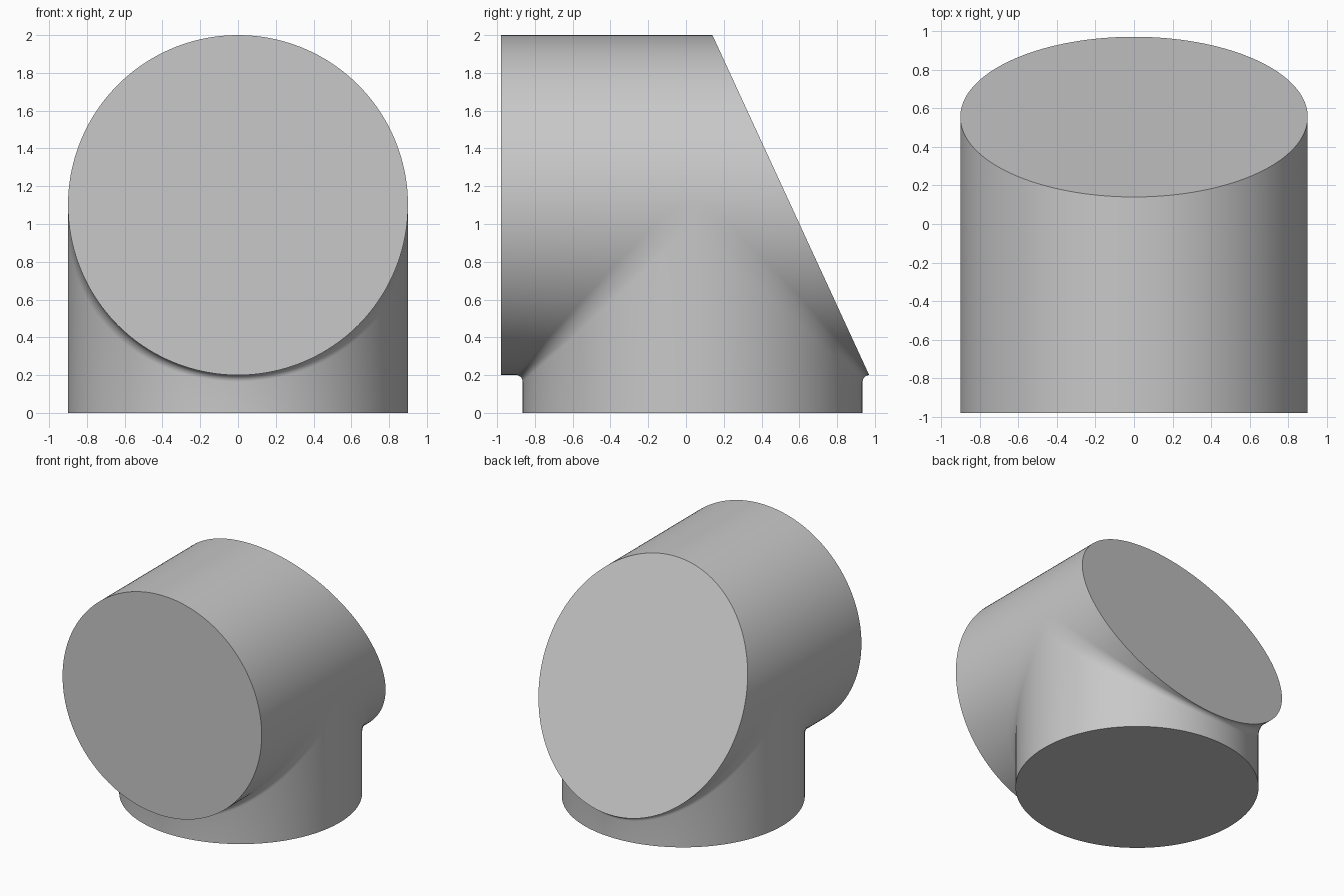
import bpy
import bmesh
from math import sin, cos, pi, radians

cube = bpy.data.objects.get("Cube")
if cube:
    bpy.data.objects.remove(cube, do_unlink=True)

RADIUS = 0.9       # both pipes
AXIS_Z = 1.1       # height of the horizontal pipe axis
AXIS_Y = 0.035     # position of the upright pipe axis
FRONT = -0.98
SIDE_BLEND = 0.1   # blend size where the pipes meet at the sides
SLICES = 128
ARC_STEPS = 8


def cut_y(z):
    """Slanted back plane."""
    return 0.14 + (2 - z) * 0.461


def blend(c, s, side):
    """Concave fillet from the upright pipe up to the horizontal pipe."""
    pts = []
    for i in range(ARC_STEPS + 1):
        a = pi / 2 * i / ARC_STEPS
        pts.append((AXIS_Y + side * (c + s - s * cos(a)), AXIS_Z - c - s + s * sin(a)))
    return pts


def section(t):
    """Outline of the elbow in the slice x = RADIUS * sin(t)."""
    c = RADIUS * cos(t)
    s = 0.035 + (SIDE_BLEND - 0.035) * sin(t) ** 2
    top, low = AXIS_Z + c, AXIS_Z - c
    pts = [(AXIS_Y - c, 0), (AXIS_Y + c, 0)]
    pts += blend(c, s, 1)
    pts += [(cut_y(low), low), (cut_y(top), top),
            (AXIS_Y + SIDE_BLEND, top), (AXIS_Y - SIDE_BLEND, top),
            (FRONT, top), (FRONT, low)]
    pts += reversed(blend(c, s, -1))
    return [(RADIUS * sin(t), y, z) for y, z in pts]


# Loft the slices from side to side
bm = bmesh.new()
rings = []
for i in range(SLICES + 1):
    t = -pi / 2 + pi * i / SLICES
    rings.append([bm.verts.new(p) for p in section(t)])
for a, b in zip(rings, rings[1:]):
    n = len(a)
    for j in range(n):
        k = (j + 1) % n
        bm.faces.new((a[j], a[k], b[k], b[j]))

# Close the two sides, where the slices narrow to lines
bmesh.ops.remove_doubles(bm, verts=bm.verts[:], dist=0.00005)
bmesh.ops.holes_fill(bm, edges=[e for e in bm.edges if e.is_boundary], sides=0)
bmesh.ops.recalc_face_normals(bm, faces=bm.faces[:])

mesh = bpy.data.meshes.new("pipe_elbow")
bm.to_mesh(mesh)
bm.free()
elbow = bpy.data.objects.new("pipe_elbow", mesh)
bpy.context.collection.objects.link(elbow)

# Plain grey surface
grey = bpy.data.materials.new("light grey")
grey.use_nodes = True
color = (0.58, 0.58, 0.58, 1)
grey.diffuse_color = color
grey.node_tree.nodes["Principled BSDF"].inputs["Base Color"].default_value = color
mesh.materials.append(grey)

bpy.ops.object.select_all(action="DESELECT")
elbow.select_set(True)
bpy.context.view_layer.objects.active = elbow
bpy.ops.object.shade_smooth_by_angle(angle=radians(30))
